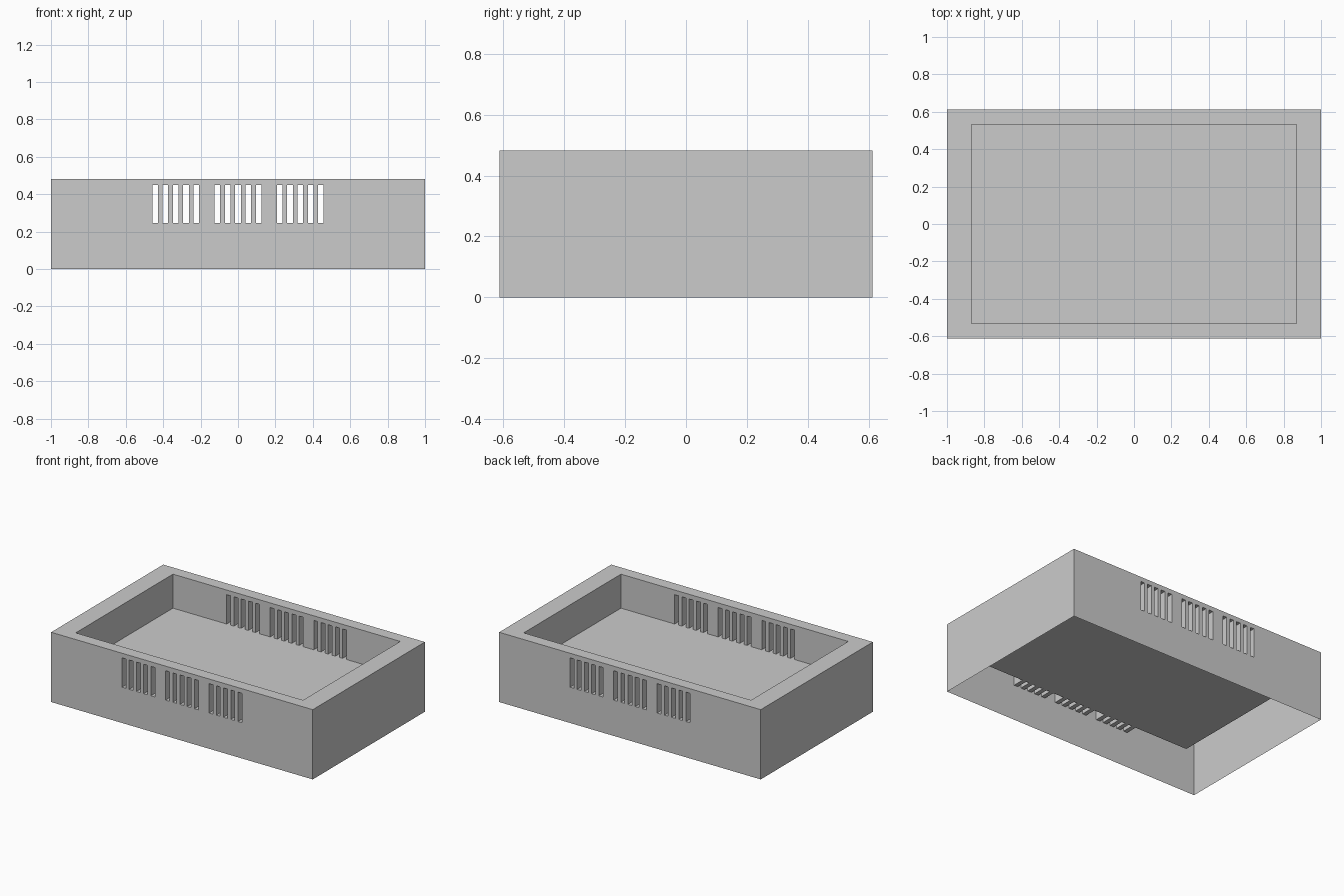
import bpy, bmesh
from mathutils import Vector

if "Cube" in bpy.data.objects:
    bpy.data.objects.remove(bpy.data.objects["Cube"])

X, Y, H = 1.0, 0.612, 0.482          # outer half sizes and height
IX, IY = 0.869, 0.531                # inner opening half sizes
FLOOR, SLOT_TOP = 0.247, 0.45        # raised floor / slot bottom, slot top
SLOT_W, PITCH, GROUP = 0.03, 0.0552, 0.333

bm = bmesh.new()


def quad(pts, facing):
    """Add a quad whose normal points along the given direction."""
    p = [Vector(v) for v in pts]
    if (p[1] - p[0]).cross(p[2] - p[0]).dot(Vector(facing)) < 0:
        p.reverse()
    bm.faces.new([bm.verts.new(v) for v in p])


def rect_y(x0, x1, z0, z1, y, s):
    quad([(x0, y, z0), (x1, y, z0), (x1, y, z1), (x0, y, z1)], (0, s, 0))


def rect_x(y0, y1, z0, z1, x, s):
    quad([(x, y0, z0), (x, y1, z0), (x, y1, z1), (x, y0, z1)], (s, 0, 0))


def rect_z(x0, x1, y0, y1, z, s):
    quad([(x0, y0, z), (x1, y0, z), (x1, y1, z), (x0, y1, z)], (0, 0, s))


# three groups of five slots
slots = []
for g in (-1, 0, 1):
    for i in range(-2, 3):
        c = g * GROUP + i * PITCH
        slots.append((c - SLOT_W / 2, c + SLOT_W / 2))


def slotted_wall(half, y, z0, s):
    """Long wall sheet with slot openings."""
    xs = [-half] + [x for pair in slots for x in pair] + [half]
    levels = [z for z in (z0, FLOOR, SLOT_TOP, H) if z >= z0]
    rows = [(a, b) for a, b in zip(levels, levels[1:]) if b > a]
    for i, (x0, x1) in enumerate(zip(xs, xs[1:])):
        for a, b in rows:
            if not (i % 2 and a == FLOOR):
                rect_y(x0, x1, a, b, y, s)


for s in (-1, 1):
    # long walls, outer and inner
    slotted_wall(X, s * Y, 0, s)
    slotted_wall(IX, s * IY, FLOOR, -s)
    # slot linings between the two sheets
    for x0, x1 in slots:
        rect_x(s * IY, s * Y, FLOOR, SLOT_TOP, x0, 1)
        rect_x(s * IY, s * Y, FLOOR, SLOT_TOP, x1, -1)
        rect_z(x0, x1, s * IY, s * Y, FLOOR, 1)
        rect_z(x0, x1, s * IY, s * Y, SLOT_TOP, -1)
    # end walls, outer and inner
    rect_x(-Y, Y, 0, H, s * X, s)
    rect_x(-IY, IY, FLOOR, H, s * IX, -s)
    # top rim
    quad([(-X, s * Y, H), (X, s * Y, H), (IX, s * IY, H), (-IX, s * IY, H)], (0, 0, 1))
    quad([(s * X, -Y, H), (s * X, Y, H), (s * IX, IY, H), (s * IX, -IY, H)], (0, 0, 1))

# raised floor (underside of the tray stays open)
rect_z(-IX, IX, -IY, IY, FLOOR, 1)

bmesh.ops.remove_doubles(bm, verts=bm.verts, dist=1e-5)
mesh = bpy.data.meshes.new("vented_tray")
bm.to_mesh(mesh)
bm.free()
tray = bpy.data.objects.new("vented_tray", mesh)
bpy.context.collection.objects.link(tray)
